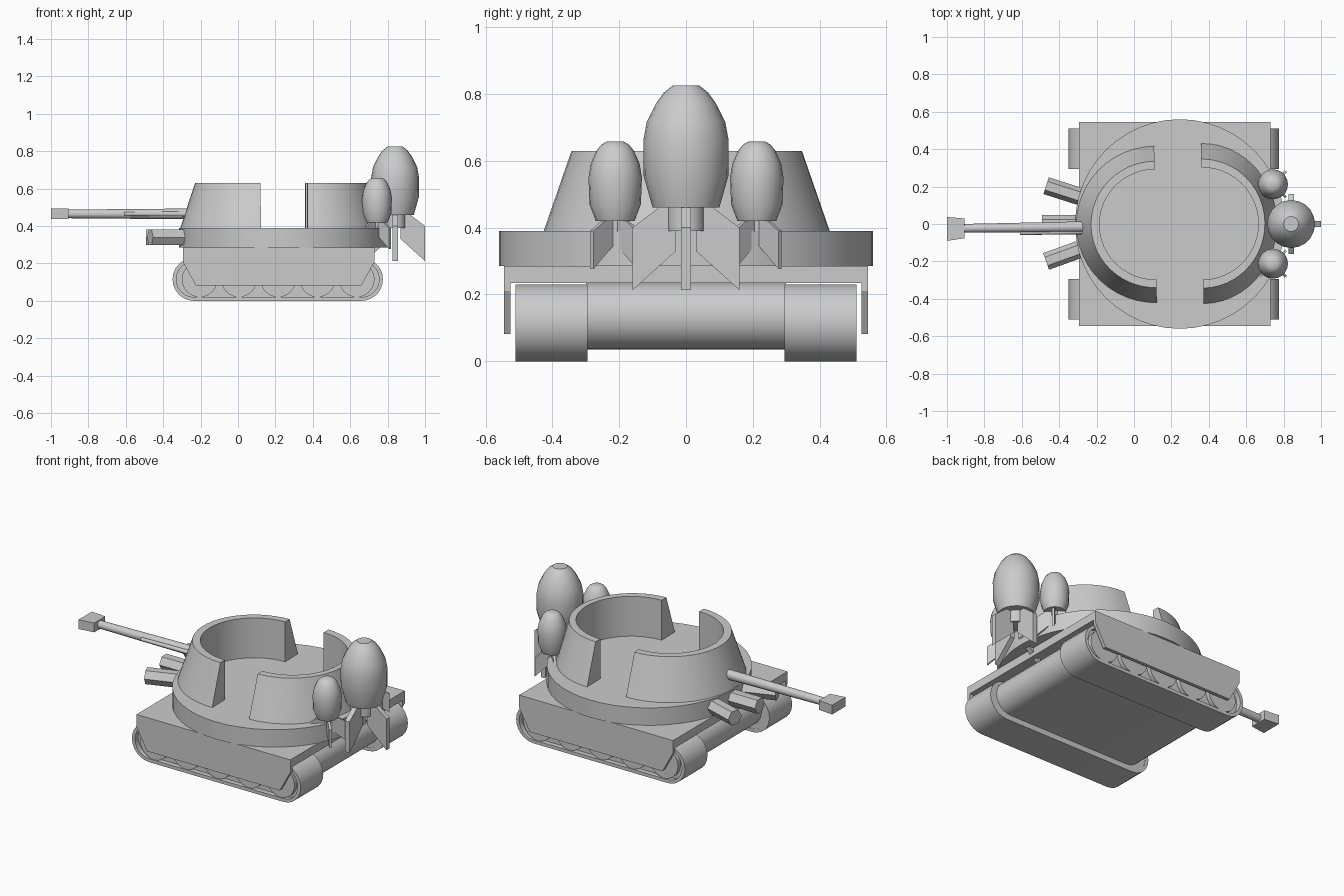
import bpy, bmesh, math
from mathutils import Vector, Matrix

if "Cube" in bpy.data.objects:
    bpy.data.objects.remove(bpy.data.objects["Cube"])


def finish(name, bm, smooth=None):
    bmesh.ops.recalc_face_normals(bm, faces=bm.faces)
    me = bpy.data.meshes.new(name)
    bm.to_mesh(me)
    bm.free()
    ob = bpy.data.objects.new(name, me)
    bpy.context.collection.objects.link(ob)
    if smooth:
        bpy.ops.object.select_all(action='DESELECT')
        ob.select_set(True)
        bpy.context.view_layer.objects.active = ob
        bpy.ops.object.shade_smooth_by_angle(angle=math.radians(smooth))
    return ob


def loft(name, sections, closed=False, caps=True, smooth=None):
    """Bridge a list of equal-length vertex loops."""
    bm = bmesh.new()
    loops = [[bm.verts.new(p) for p in s] for s in sections]
    n = len(loops[0])
    pairs = list(zip(loops, loops[1:]))
    if closed:
        pairs.append((loops[-1], loops[0]))
    for a, b in pairs:
        for i in range(n):
            j = (i + 1) % n
            bm.faces.new((a[i], a[j], b[j], b[i]))
    if caps and not closed:
        bm.faces.new(loops[0])
        bm.faces.new(loops[-1])
    return finish(name, bm, smooth)


def slab(name, profile, y0, y1, smooth=None):
    """Extrude an xz profile along y."""
    return loft(name, [[(x, y, z) for x, z in profile] for y in (y0, y1)], smooth=smooth)


def stadium(x0, x1, z, r, n=12):
    right = [(x1 + r * math.cos(a), z + r * math.sin(a))
             for a in (-math.pi / 2 + math.pi * i / n for i in range(n + 1))]
    left = [(x0 + r * math.cos(a), z + r * math.sin(a))
            for a in (math.pi / 2 + math.pi * i / n for i in range(n + 1))]
    return right + left


def tube(name, p, q, r1, r2, n=16, smooth=40):
    p, q = Vector(p), Vector(q)
    rot = (q - p).to_track_quat('Z', 'Y')
    ring = lambda c, r: [c + rot @ Vector((r * math.cos(2 * math.pi * i / n),
                                           r * math.sin(2 * math.pi * i / n), 0)) for i in range(n)]
    return loft(name, [ring(p, r1), ring(q, r2)], smooth=smooth)


def lathe(name, cx, cy, profile, n=20, smooth=35):
    return loft(name, [[(cx + r * math.cos(2 * math.pi * i / n), cy + r * math.sin(2 * math.pi * i / n), z)
                        for i in range(n)] for r, z in profile], smooth=smooth)


# Lower hull with rounded ends, and the deck
slab("lower_hull", stadium(-0.195, 0.63, 0.135, 0.1), -0.30, 0.30, 30)
slab("deck", [(-0.295, 0.235), (0.73, 0.235), (0.73, 0.285), (-0.295, 0.285)], -0.545, 0.545)

# Tracks, wheels and side skirts
for s, side in ((-1, "front"), (1, "back")):
    loft(side + "_track_belt",
         [[(x, s * y, z) for x, z in stadium(-0.235, 0.66, 0.115, r)]
          for r, y in ((0.115, 0.295), (0.115, 0.51), (0.095, 0.51), (0.095, 0.295))],
         closed=True, smooth=30)
    slab(side + "_track_core", stadium(-0.235, 0.66, 0.115, 0.096), s * 0.297, s * 0.48)
    for i in range(5):
        x = -0.205 + i * 0.21
        tube(f"{side}_wheel_{i + 1}", (x, s * 0.40, 0.115), (x, s * 0.505, 0.115), 0.095, 0.095, 24)
    slab(side + "_skirt", [(-0.295, 0.285), (-0.295, 0.21), (-0.225, 0.082),
                           (0.66, 0.082), (0.73, 0.21), (0.73, 0.285)], s * 0.525, s * 0.545)

# Turret base ring
lathe("turret_base", 0.245, 0, [(0.56, 0.285), (0.56, 0.39)], 48)


# Two C-shaped turret walls with sloping outsides, turned one degree
def wall(name, cx, start, low, top, inner):
    secs = []
    for i in range(25):
        a = math.radians(start + 180 * i / 24)
        c, s = math.cos(a), math.sin(a)
        secs.append([(cx + rx * c, ry * s, z) for (rx, ry), z in
                     ((low, 0.385), (top, 0.63), (inner, 0.63), (inner, 0.385))])
    ob = loft(name, secs, smooth=30)
    ctr = Matrix.Translation((0.24, 0, 0))
    ob.data.transform(ctr @ Matrix.Rotation(math.radians(1), 4, 'Z') @ ctr.inverted())


wall("turret_wall_left", 0.115, 90, (0.425, 0.42), (0.345, 0.338), (0.30, 0.295))
wall("turret_wall_right", 0.365, -90, (0.40, 0.43), (0.335, 0.345), (0.30, 0.30))

# Gun barrel, side tube and flared muzzle
tube("gun_barrel", (-0.22, -0.014, 0.465), (-0.92, -0.023, 0.465), 0.029, 0.023)
tube("gun_side_tube", (-0.22, -0.04, 0.465), (-0.61, -0.049, 0.465), 0.014, 0.01, 10)
loft("muzzle", [[(x, y0, 0.437), (x, y1, 0.437), (x, y1, 0.493), (x, y0, 0.493)]
                for x, y0, y1 in ((-0.905, -0.076, 0.029), (-1.0, -0.09, 0.038))])

# Six-sided launcher tubes
for i, (p, q) in enumerate((((-0.22, 0.125, 0.34), (-0.47, 0.205, 0.34)),
                            ((-0.22, 0, 0.34), (-0.492, 0, 0.34)),
                            ((-0.22, -0.11, 0.34), (-0.47, -0.20, 0.34)))):
    tube(f"launcher_tube_{i + 1}", p, q, 0.047, 0.047, 6, None)


# Rockets: body, tail pipe and four swept fins
def rocket(name, x, y, body, tail, fin, thick, turn):
    lathe(name + "_body", x, y, body)
    lathe(name + "_tail", x, y, tail)
    for k in range(4):
        f = slab(f"{name}_fin_{k + 1}", fin, -thick, thick)
        f.data.transform(Matrix.Translation((x, y, 0)) @
                         Matrix.Rotation(math.radians(turn + 90 * k), 4, 'Z'))


rocket("large_rocket", 0.84, 0,
       [(0.10, 0.46), (0.127, 0.555), (0.128, 0.66), (0.118, 0.715), (0.09, 0.772), (0.066, 0.805), (0.04, 0.825)],
       [(0.055, 0.39), (0.055, 0.47)],
       [(0.03, 0.33), (0.16, 0.213), (0.16, 0.40), (0.075, 0.465), (0.03, 0.465)], 0.015, 0)
for s, side in ((-1, "front"), (1, "back")):
    rocket(side + "_small_rocket", 0.743, s * 0.212,
           [(0.058, 0.42), (0.077, 0.47), (0.08, 0.55), (0.073, 0.592), (0.056, 0.63), (0.042, 0.648), (0.025, 0.658)],
           [(0.018, 0.388), (0.018, 0.43)],
           [(0.01, 0.35), (0.098, 0.277), (0.098, 0.39), (0.045, 0.425), (0.01, 0.425)], 0.007, 45)
